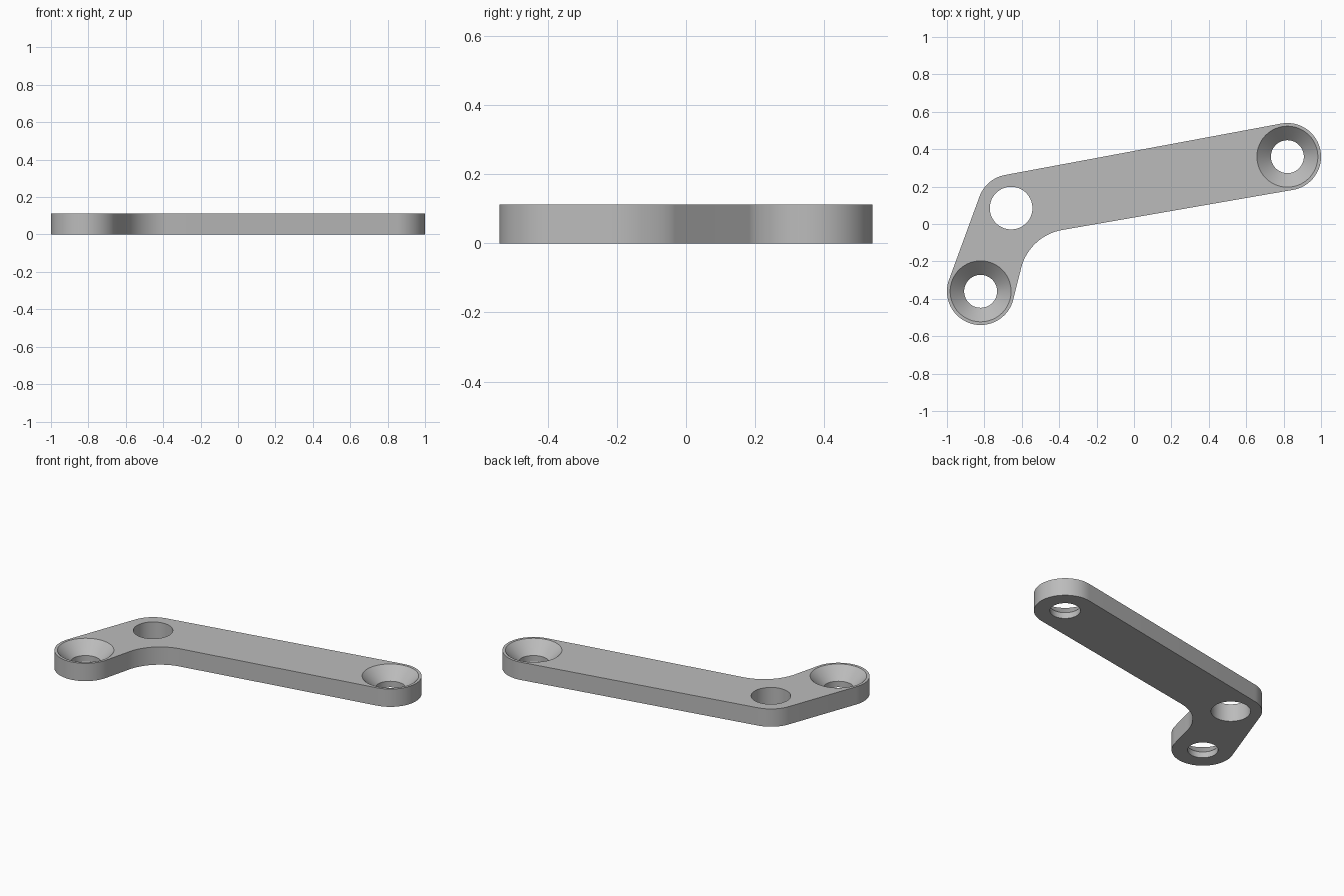
import bpy, bmesh
from math import radians, cos, sin, pi

cube = bpy.data.objects.get("Cube")
if cube:
    bpy.data.objects.remove(cube, do_unlink=True)

THICK = 0.113
END_R = 0.18
LONG_END, ELBOW, SHORT_END = (0.82, 0.36), (-0.657, 0.085), (-0.82, -0.36)

metal = bpy.data.materials.new("plain grey")
metal.use_nodes = True
grey = (0.5, 0.5, 0.5, 1)
metal.diffuse_color = grey
metal.node_tree.nodes["Principled BSDF"].inputs["Base Color"].default_value = grey


def arc(centre, radius, start, end, steps):
    """Points along an arc, angles in degrees."""
    angles = [radians(start + (end - start) * i / steps) for i in range(steps + 1)]
    return [(centre[0] + radius * cos(a), centre[1] + radius * sin(a)) for a in angles]


def make_object(name, bm):
    bmesh.ops.recalc_face_normals(bm, faces=bm.faces)
    mesh = bpy.data.meshes.new(name)
    bm.to_mesh(mesh)
    bm.free()
    mesh.materials.append(metal)
    obj = bpy.data.objects.new(name, mesh)
    bpy.context.collection.objects.link(obj)
    return obj


def lathe(name, centre, profile, sides=64):
    """Closed solid turned from (radius, height) pairs."""
    bm = bmesh.new()
    rings = []
    for r, z in profile:
        rings.append([bm.verts.new((centre[0] + r * cos(2 * pi * i / sides),
                                    centre[1] + r * sin(2 * pi * i / sides), z))
                      for i in range(sides)])
    for low, high in zip(rings, rings[1:]):
        for i in range(sides):
            j = (i + 1) % sides
            bm.faces.new((low[i], low[j], high[j], high[i]))
    bm.faces.new(rings[0])
    bm.faces.new(rings[-1])
    return make_object(name, bm)


# Bent arm outline: rounded ends, rounded elbow and inner fillet
outline = (arc(LONG_END, END_R, -80, 100.7, 36)
           + arc(ELBOW, END_R, 100.7, 160, 14)
           + arc(SHORT_END, END_R, 160, 349, 38)
           + arc((-0.337, -0.303), 0.275, 169, 100, 18))
bm = bmesh.new()
base = bm.faces.new([bm.verts.new((x, y, 0)) for x, y in outline])
top = bmesh.ops.extrude_face_region(bm, geom=[base], use_keep_orig=True)["geom"]
bmesh.ops.translate(bm, vec=(0, 0, THICK),
                    verts=[v for v in top if isinstance(v, bmesh.types.BMVert)])
arm = make_object("bent_arm", bm)

# Countersunk screw holes at both ends, plain hole at the elbow
HOLE_R, SINK_R = 0.088, 0.163
sink = [(HOLE_R, -0.1), (HOLE_R, THICK - 0.075), (SINK_R, THICK), (SINK_R, 0.2)]
plain = [(0.114, -0.1), (0.114, 0.2)]
cutters = [lathe("long_end_cutter", LONG_END, sink),
           lathe("short_end_cutter", SHORT_END, sink),
           lathe("elbow_cutter", ELBOW, plain)]

bpy.ops.object.select_all(action="DESELECT")
bpy.context.view_layer.objects.active = arm
arm.select_set(True)
for cutter in cutters:
    cutter.hide_render = True
    mod = arm.modifiers.new("hole", "BOOLEAN")
    mod.operation = "DIFFERENCE"
    mod.solver = "EXACT"
    mod.object = cutter
    bpy.ops.object.modifier_apply(modifier=mod.name)
for cutter in cutters:
    bpy.data.objects.remove(cutter, do_unlink=True)

bpy.ops.object.shade_smooth_by_angle(angle=radians(30))
